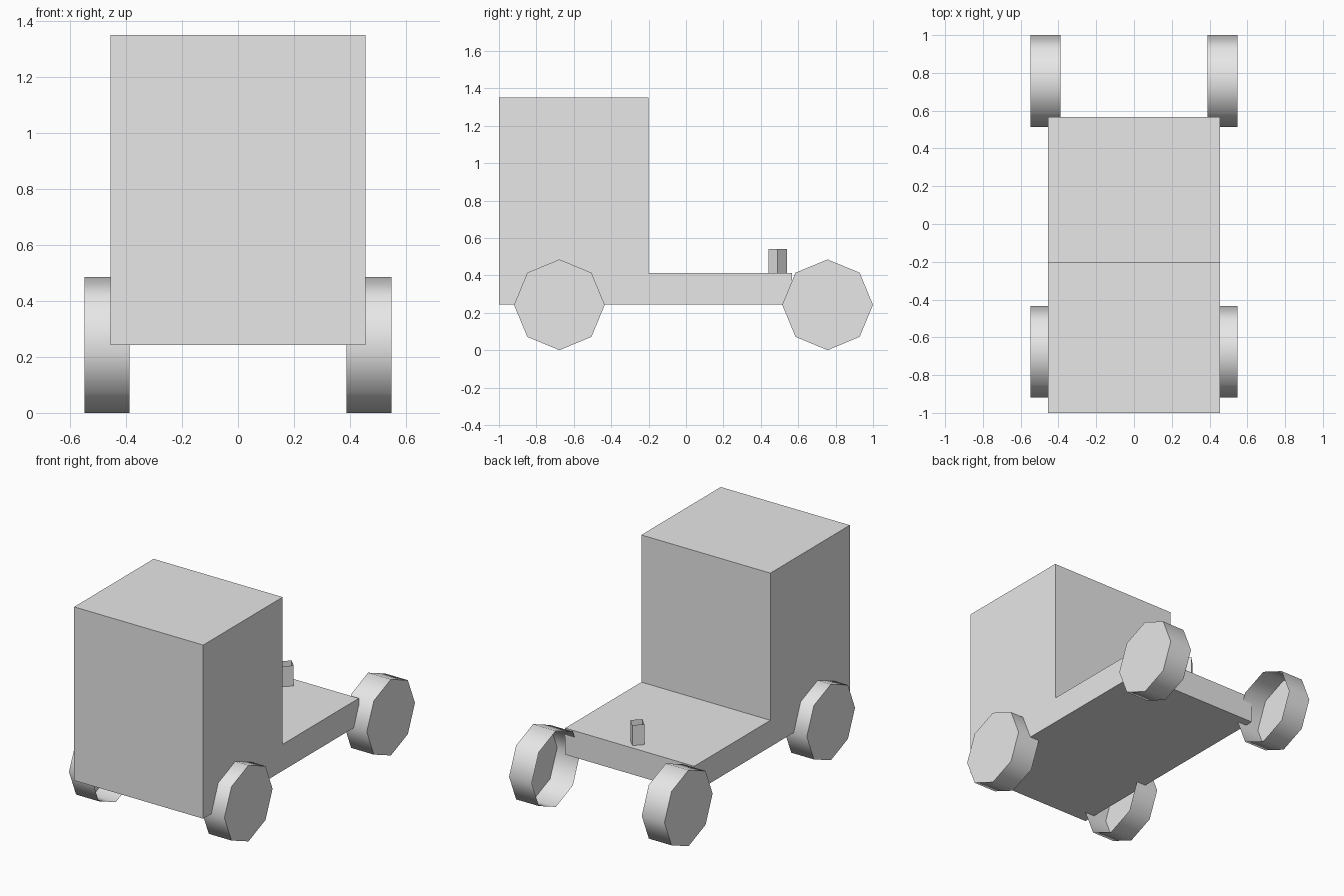
import bpy
import bmesh
import math
from mathutils import Matrix

old = bpy.data.objects.get("Cube")
if old:
    bpy.data.objects.remove(old, do_unlink=True)

grey = bpy.data.materials.new("light_grey")
grey.use_nodes = True
grey.diffuse_color = (0.8, 0.8, 0.8, 1)
grey.node_tree.nodes["Principled BSDF"].inputs["Base Color"].default_value = (0.8, 0.8, 0.8, 1)


def finish(name, bm):
    mesh = bpy.data.meshes.new(name)
    bm.to_mesh(mesh)
    bm.free()
    mesh.materials.append(grey)
    obj = bpy.data.objects.new(name, mesh)
    bpy.context.collection.objects.link(obj)
    return obj


def open_tube(bm, sides, radius, depth, caps_to_remove):
    """Prism along z without the end caps listed as -1 (bottom) or 1 (top)."""
    bmesh.ops.create_cone(bm, cap_ends=True, segments=sides,
                          radius1=radius, radius2=radius, depth=depth)
    bm.normal_update()
    caps = [f for f in bm.faces
            if abs(f.normal.z) > 0.9 and round(f.normal.z) in caps_to_remove]
    bmesh.ops.delete(bm, geom=caps, context='FACES')


# Body: an L-shaped side profile (cab and flat deck) extruded across the width
HALF_WIDTH = 0.455
profile = [(-1, 0.243), (0.567, 0.243), (0.567, 0.412),
           (-0.2, 0.412), (-0.2, 1.35), (-1, 1.35)]
bm = bmesh.new()
side = bm.faces.new([bm.verts.new((-HALF_WIDTH, y, z)) for y, z in profile])
ext = bmesh.ops.extrude_face_region(bm, geom=[side], use_keep_orig=True)
bmesh.ops.translate(bm, vec=(2 * HALF_WIDTH, 0, 0),
                    verts=[v for v in ext["geom"] if isinstance(v, bmesh.types.BMVert)])
bmesh.ops.recalc_face_normals(bm, faces=bm.faces)
finish("cab_and_deck", bm)

# Wheels: eight-sided dishes, closed outside and open inside
RADIUS, WIDTH, OUTER_X = 0.2425, 0.16, 0.548
for end, y in (("front", -0.677), ("rear", 0.757)):
    for label, sx in (("left", 1), ("right", -1)):
        bm = bmesh.new()
        open_tube(bm, 8, RADIUS, WIDTH, [-1])
        bm.transform(Matrix.Translation((sx * (OUTER_X - WIDTH / 2), y, RADIUS))
                     @ Matrix.Rotation(sx * math.pi / 2, 4, 'Y'))
        wheel = finish(f"{end}_{label}_wheel", bm)
        bpy.ops.object.select_all(action='DESELECT')
        wheel.select_set(True)
        bpy.context.view_layer.objects.active = wheel
        bpy.ops.object.shade_smooth_by_angle(angle=math.radians(60))

# Deck post: a small open square tube turned corner-on
bm = bmesh.new()
open_tube(bm, 4, 0.05, 0.13, [-1, 1])
bm.transform(Matrix.Translation((0, 0.49, 0.477)))
finish("deck_post", bm)
